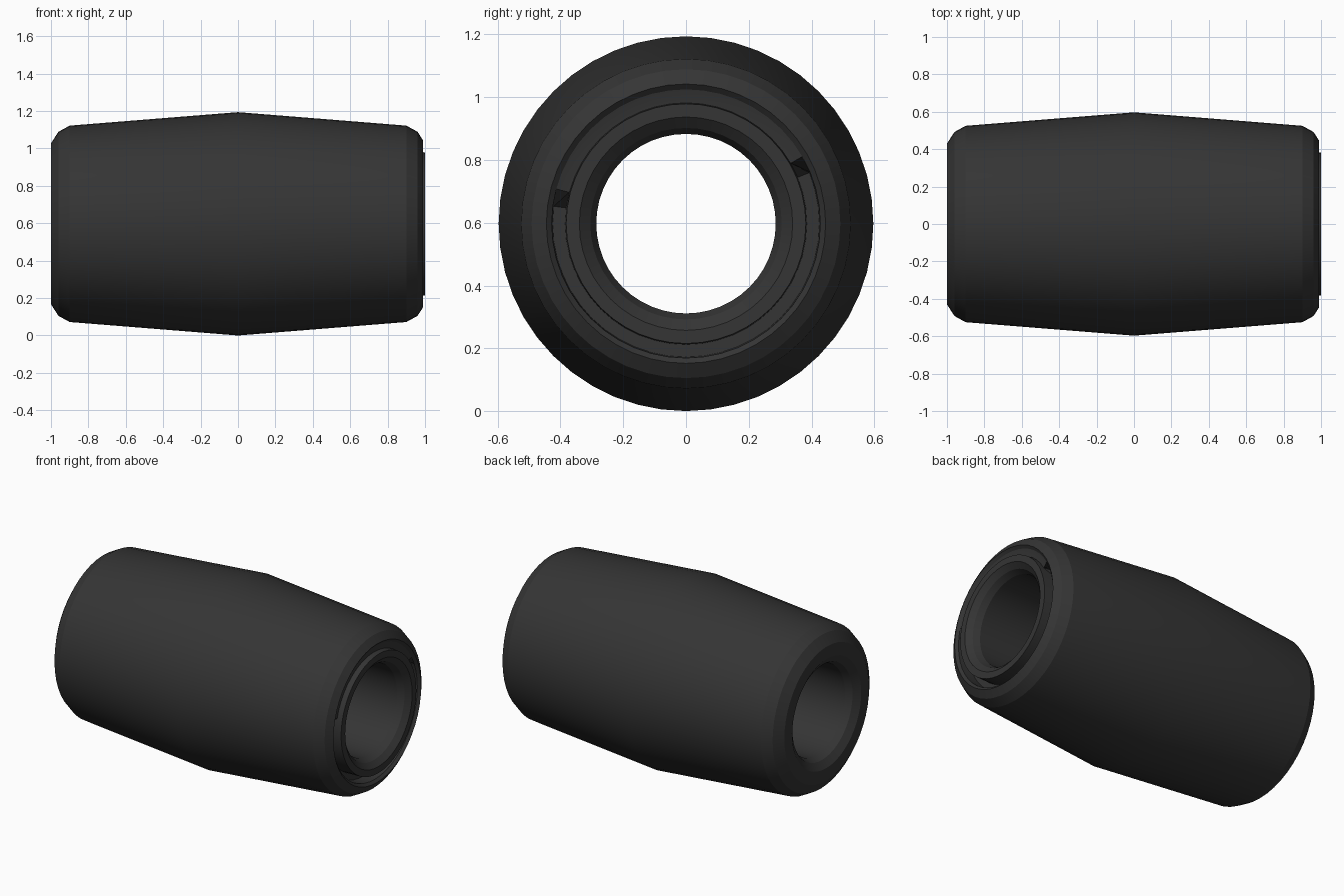
import bpy, bmesh, math

if "Cube" in bpy.data.objects:
    bpy.data.objects.remove(bpy.data.objects["Cube"])

N = 48
CZ = 0.597

def ring_point(x, r, i):
    a = 2 * math.pi * i / N
    return (x, r * math.cos(a), CZ + r * math.sin(a))

def lathe(name, profile_at, mat):
    """Closed ring about the x axis; profile_at(step) gives its cross-section."""
    bm = bmesh.new()
    rings = [[bm.verts.new(ring_point(x, r, i)) for x, r in profile_at(i)] for i in range(N)]
    m = len(rings[0])
    for i in range(N):
        a, b = rings[i], rings[(i + 1) % N]
        for j in range(m):
            k = (j + 1) % m
            bm.faces.new((a[j], a[k], b[k], b[j]))
    bmesh.ops.recalc_face_normals(bm, faces=bm.faces)
    mesh = bpy.data.meshes.new(name)
    bm.to_mesh(mesh)
    bm.free()
    mesh.materials.append(mat)
    ob = bpy.data.objects.new(name, mesh)
    bpy.context.collection.objects.link(ob)
    bpy.ops.object.select_all(action='DESELECT')
    ob.select_set(True)
    bpy.context.view_layer.objects.active = ob
    bpy.ops.object.shade_smooth_by_angle(angle=math.radians(20))
    return ob

black = bpy.data.materials.new("black_rubber")
black.diffuse_color = (0.035, 0.035, 0.035, 1)
black.use_nodes = True
black.node_tree.nodes["Principled BSDF"].inputs["Base Color"].default_value = black.diffuse_color

# barrel shell, bore and raised lip, with a part-circle groove round the lip
def barrel(i):
    deg = 360 * i / N
    depth = 0.965 if 26 < deg < 171 else 0.90
    wall = 0.386 if 26 < deg < 171 else 0.425
    return [(-1, 0.35), (-1, 0.43), (-0.96, 0.492), (-0.9, 0.525), (0, 0.597),
            (0.9, 0.525), (0.96, 0.492), (0.99, 0.445), (0.975, 0.428),
            (depth, wall), (depth, 0.385), (1, 0.382), (1, 0.34), (0.97, 0.305),
            (0.93, 0.286), (-0.93, 0.286), (-0.97, 0.305)]

lathe("barrel_body", barrel, black)
